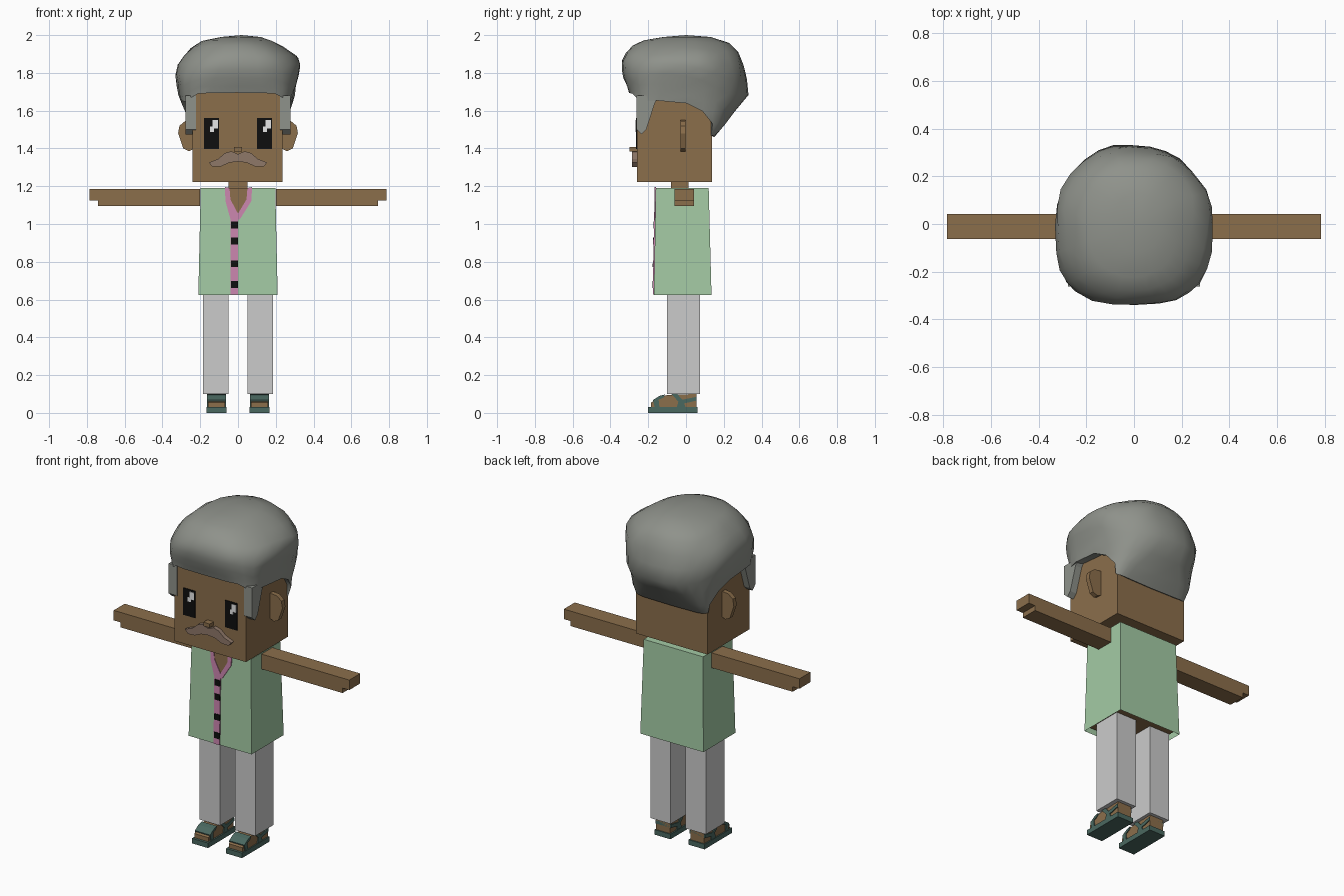
import bpy, bmesh, math, random
from math import sin, cos, pi, radians

random.seed(4)
cube = bpy.data.objects.get("Cube")
if cube:
    bpy.data.objects.remove(cube, do_unlink=True)


def material(name, *rgb):
    lin = [((c / 255 + 0.055) / 1.055) ** 2.4 for c in rgb] + [1]
    m = bpy.data.materials.new(name)
    m.use_nodes = True
    m.diffuse_color = lin
    m.node_tree.nodes["Principled BSDF"].inputs["Base Color"].default_value = lin
    return m


SKIN = material("skin brown", 139, 110, 75)
SHIRT = material("shirt green", 164, 203, 165)
TROUSER = material("trouser grey", 203, 203, 203)
HAIR = material("hair grey", 143, 146, 139)
PINK = material("trim pink", 203, 134, 175)
BLACK = material("black", 14, 14, 14)
SANDAL = material("sandal teal", 74, 104, 96)
TACHE = material("moustache taupe", 143, 120, 105)
WHITE = material("eye white", 232, 232, 232)


def finish(name, bm, mat):
    bmesh.ops.recalc_face_normals(bm, faces=bm.faces)
    me = bpy.data.meshes.new(name)
    bm.to_mesh(me)
    bm.free()
    me.materials.append(mat)
    ob = bpy.data.objects.new(name, me)
    bpy.context.collection.objects.link(ob)
    return ob


def prism(name, pts, axis, a, b, mat):
    """Extrude a profile: (y, z) points along x, or (x, z) points along y."""
    bm = bmesh.new()
    place = (lambda p, d: (d, p[0], p[1])) if axis == "x" else (lambda p, d: (p[0], d, p[1]))
    f = bm.faces.new([bm.verts.new(place(p, a)) for p in pts])
    ext = bmesh.ops.extrude_face_region(bm, geom=[f])["geom"]
    shift = (b - a, 0, 0) if axis == "x" else (0, b - a, 0)
    bmesh.ops.translate(bm, vec=shift, verts=[v for v in ext if isinstance(v, bmesh.types.BMVert)])
    return finish(name, bm, mat)


def rect(x0, x1, z0, z1):
    return [(x0, z0), (x1, z0), (x1, z1), (x0, z1)]


def box(name, x, y, z, mat):
    return prism(name, rect(*x, *z), "y", *y, mat)


def on_shirt(name, pts, lift, mat):
    """Thin plate following the sloping shirt front."""
    ob = prism(name, pts, "y", -lift, 0.002, mat)
    for v in ob.data.vertices:
        v.co.y += -0.17 + (v.co.z - 0.625) * 0.018
    return ob


def mirror(pts, s):
    return [(s * x, z) for x, z in pts]


# Head, neck and body
box("head", (-0.24, 0.235), (-0.26, 0.138), (1.222, 1.7), SKIN)
box("neck", (-0.05, 0.05), (-0.08, 0.012), (1.15, 1.23), SKIN)
box("body", (-0.19, 0.19), (-0.15, 0.11), (0.645, 1.17), SKIN)

# Flared shirt, open underneath
shirt = box("shirt", (-0.21, 0.21), (-0.17, 0.135), (0.625, 1.19), SHIRT)
for v in shirt.data.vertices:
    if v.co.z > 1:
        v.co.x *= 0.94
        v.co.y = -0.16 if v.co.y < 0 else 0.12
bm = bmesh.new()
bm.from_mesh(shirt.data)
bm.faces.ensure_lookup_table()
bmesh.ops.delete(bm, geom=[min(bm.faces, key=lambda f: f.calc_center_median().z)], context="FACES_ONLY")
bm.to_mesh(shirt.data)
bm.free()

# Neckline, button strip and buttons
inner = [(-0.045, 1.191), (-0.04, 1.13), (0, 1.055), (0.045, 1.13), (0.05, 1.191)]
outer = [(0.075, 1.195), (0.07, 1.12), (0.01, 1.025), (-0.04, 1.025), (-0.066, 1.12), (-0.07, 1.195)]
on_shirt("chest", inner, 0.003, SKIN)
on_shirt("collar", inner + outer, 0.006, PINK)
on_shirt("button_strip", rect(-0.04, 0, 0.626, 1.03), 0.006, PINK)
for i, z in enumerate((0.68, 0.79, 0.91, 0.995)):
    on_shirt(f"button_{i + 1}", rect(-0.036, 0, z - 0.018, z + 0.018), 0.009, BLACK)

# Paired parts
arm = [(0.2, 1.095), (0.74, 1.095), (0.74, 1.125), (0.785, 1.125), (0.785, 1.185), (0.2, 1.185)]
ear = [(0.23, 1.55), (0.28, 1.545), (0.31, 1.52), (0.317, 1.48), (0.29, 1.4), (0.26, 1.385), (0.23, 1.40)]
burn = [(-0.262, 1.68), (-0.262, 1.50), (-0.235, 1.475), (-0.21, 1.5), (-0.165, 1.64), (-0.14, 1.68)]
foot = [(-0.185, 0.03), (-0.185, 0.055), (-0.14, 0.08), (-0.1, 0.095), (0.055, 0.1), (0.055, 0.03)]
toe_strap = [(-0.165, 0.025), (-0.175, 0.068), (-0.14, 0.09), (-0.11, 0.098), (-0.12, 0.08), (-0.145, 0.07), (-0.14, 0.025)]
ankle_strap = [(-0.05, 0.025), (-0.04, 0.06), (-0.08, 0.102), (-0.05, 0.104), (-0.02, 0.07),
               (0.055, 0.085), (0.055, 0.065), (-0.01, 0.05), (0, 0.025)]
for side, s in (("left", 1), ("right", -1)):
    prism(side + "_arm", mirror(arm, s), "y", -0.062, 0.042, SKIN)
    prism(side + "_ear", mirror(ear, s), "y", -0.03, -0.002, SKIN)
    prism(side + "_sideburn", burn, "x", s * 0.222, s * 0.278, HAIR)
    box(side + "_leg", sorted((s * 0.05, s * 0.185)), (-0.1, 0.075), (0.1, 0.66), TROUSER)
    prism(side + "_foot", foot, "x", s * 0.068, s * 0.16, SKIN)
    box(side + "_sole", sorted((s * 0.06, s * 0.167)), (-0.2, 0.062), (0, 0.03), SANDAL)
    prism(side + "_toe_strap", toe_strap, "x", s * 0.063, s * 0.165, SANDAL)
    prism(side + "_ankle_strap", ankle_strap, "x", s * 0.063, s * 0.165, SANDAL)
    # Eye with two square glints
    e = s * 0.14
    box(side + "_eye", (e - 0.04, e + 0.04), (-0.265, -0.258), (1.398, 1.56), BLACK)
    box(side + "_glint_large", (e + 0.005, e + 0.034), (-0.268, -0.262), (1.505, 1.55), WHITE)
    box(side + "_glint_small", (e - 0.008, e + 0.014), (-0.267, -0.262), (1.488, 1.515), WHITE)

# Nose and moustache
box("nose", (-0.022, 0.02), (-0.298, -0.255), (1.385, 1.408), SKIN)
half = [(0, 1.37), (0.035, 1.385), (0.07, 1.375), (0.105, 1.345), (0.155, 1.325), (0.135, 1.303),
        (0.09, 1.305), (0.045, 1.325), (0, 1.33)]
prism("moustache", half + mirror(half[-2:0:-1], -1), "y", -0.285, -0.255, TACHE)

# Hair: height, x range, y range, squareness at front and back
LEVELS = [(1.46, -0.255, 0.255, -0.27, 0.15, 8, 8),
          (1.58, -0.28, 0.275, -0.275, 0.25, 6, 3),
          (1.69, -0.315, 0.3, -0.3, 0.34, 4, 2.1),
          (1.80, -0.335, 0.33, -0.345, 0.32, 2.7, 2.2),
          (1.87, -0.31, 0.335, -0.342, 0.3, 2.4, 2.2),
          (1.93, -0.255, 0.255, -0.305, 0.27, 2.3, 2.2),
          (1.97, -0.19, 0.18, -0.235, 0.21, 2.2, 2.2),
          (1.99, -0.09, 0.12, -0.12, 0.13, 2, 2)]
HAIRLINE = [(0, 1.695), (30, 1.69), (48, 1.645), (65, 1.65), (85, 1.655), (108, 1.58), (125, 1.47), (180, 1.46)]


def lookup(table, key):
    for a, b in zip(table, table[1:]):
        if key <= b[0]:
            t = max(0, (key - a[0]) / (b[0] - a[0]))
            return [p + (q - p) * t for p, q in zip(a, b)][1:]
    return table[-1][1:]


def power(v, n):
    return math.copysign(abs(v) ** (2 / n), v)


SEGMENTS = 28
STEPS = (0, 0.12, 0.26, 0.42, 0.58, 0.72, 0.85, 0.94, 1)
bm = bmesh.new()
rings = [[] for _ in range(len(STEPS) + 1)]
for i in range(SEGMENTS):
    ang = 360 * i / SEGMENTS
    low = lookup(HAIRLINE, min(ang, 360 - ang))[0]
    for k, t in enumerate(STEPS):
        z = low + (1.99 - low) * t
        x0, x1, y0, y1, nf, nb = lookup(LEVELS, z)
        dx, dy = sin(radians(ang)), -cos(radians(ang))
        n = nf if dy < 0 else nb
        wob = 1 + random.uniform(-0.018, 0.014) * (0 < t < 1)
        x = (x0 + x1) / 2 + power(dx, n) * (x1 - x0) / 2 * wob
        y = (y0 + y1) / 2 + power(dy, n) * (y1 - y0) / 2 * wob
        rings[k + 1].append(bm.verts.new((x, y, z)))
        if k == 0:
            # Underside tucks in to the head
            rings[0].append(bm.verts.new((max(-0.232, min(0.228, x)), max(-0.252, min(0.13, y)), z + 0.01)))
for a, b in zip(rings, rings[1:]):
    for i in range(SEGMENTS):
        j = (i + 1) % SEGMENTS
        bm.faces.new((a[i], a[j], b[j], b[i]))
crown = bm.verts.new((0.02, 0.0, 2.0))
for i in range(SEGMENTS):
    bm.faces.new((rings[-1][i], rings[-1][(i + 1) % SEGMENTS], crown))
hair = finish("hair", bm, HAIR)
bpy.ops.object.select_all(action="DESELECT")
hair.select_set(True)
bpy.context.view_layer.objects.active = hair
bpy.ops.object.shade_smooth_by_angle(angle=radians(45))
